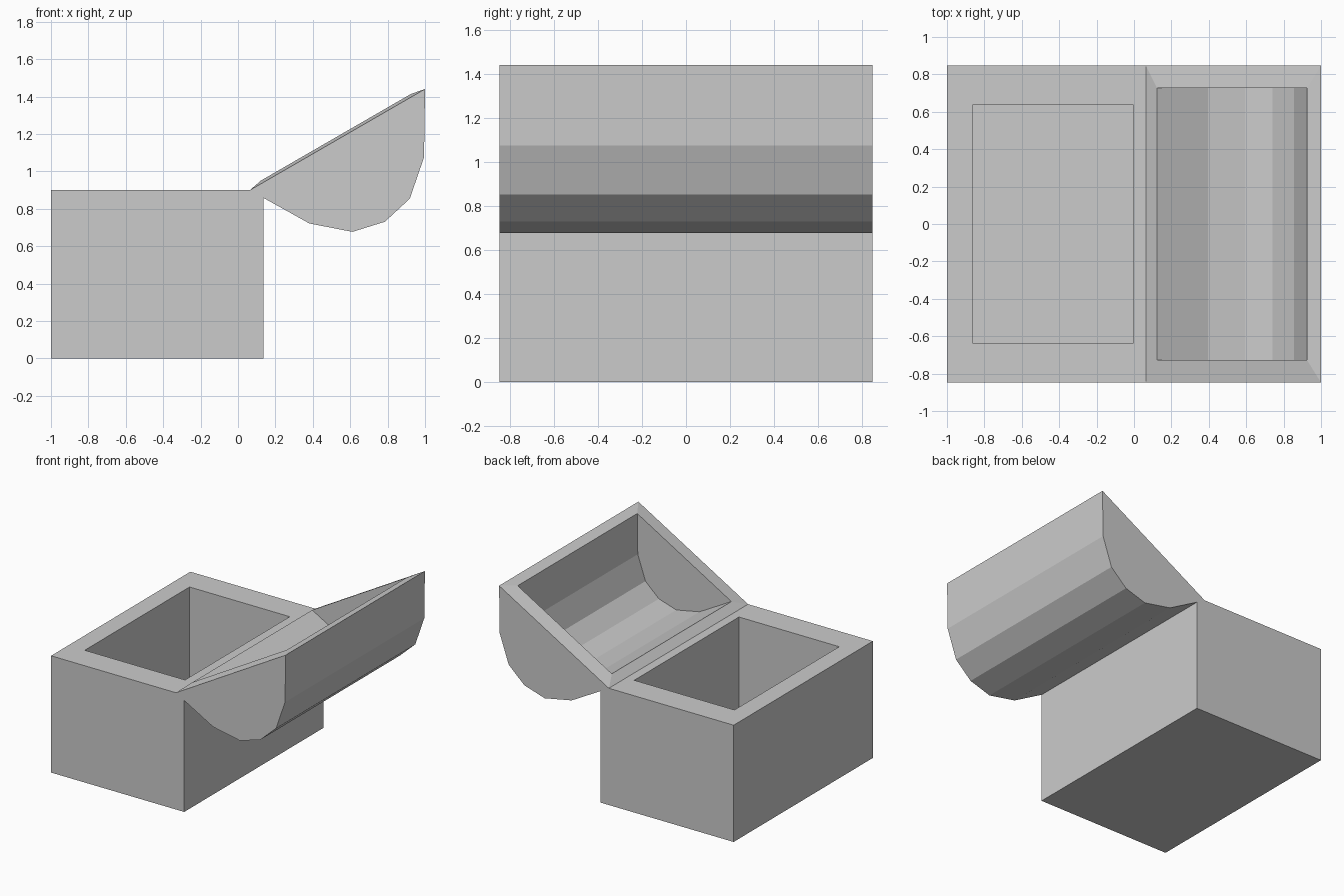
import bpy, bmesh, math

if "Cube" in bpy.data.objects:
    bpy.data.objects.remove(bpy.data.objects["Cube"])


def hollow_prism(name, outer, inner, half_out, half_in):
    """Open trough: outer and inner x-z profiles run rim to rim, extruded along y."""
    bm = bmesh.new()

    def row(profile, y):
        return [bm.verts.new((x, y, z)) for x, z in profile]

    of, ob = row(outer, -half_out), row(outer, half_out)
    nf, nb = row(inner, -half_in), row(inner, half_in)
    for front, back in ((of, ob), (nf, nb)):
        bm.faces.new(front)
        bm.faces.new(back)
        for i in range(len(front) - 1):
            bm.faces.new((front[i], front[i + 1], back[i + 1], back[i]))
    # mitred rim joining outer and inner shells
    for i in (0, -1):
        bm.faces.new((of[i], ob[i], nb[i], nf[i]))
    for o, n in ((of, nf), (ob, nb)):
        bm.faces.new((o[0], o[-1], n[-1], n[0]))
    bmesh.ops.recalc_face_normals(bm, faces=bm.faces)
    mesh = bpy.data.meshes.new(name)
    bm.to_mesh(mesh)
    bm.free()
    obj = bpy.data.objects.new(name, mesh)
    bpy.context.collection.objects.link(obj)
    return obj


# Chest body with a deep rectangular cavity
hollow_prism("chest_body",
             [(-1, 0.9), (-1, 0), (0.135, 0), (0.135, 0.9)],
             [(-0.86, 0.9), (-0.86, 0.13), (-0.005, 0.13), (-0.005, 0.9)],
             0.848, 0.638)

# Open lid: six-sided arch, tilted 30 degrees (u along rim, v away from it)
half = [(-0.541, 0), (-0.354, 0.313), (-0.177, 0.467)]
arch = half + [(0, 0.507)] + [(-u, v) for u, v in reversed(half)]
c, s = math.cos(math.radians(30)), math.sin(math.radians(30))


def tilt(profile, scale=1.0, lift=0.0):
    pts = [(u * scale, v * scale - lift) for u, v in profile]
    return [(0.5315 - c * u + s * v, 1.1695 - s * u - c * v) for u, v in pts]


hollow_prism("chest_lid", tilt(arch), tilt(arch, 0.857, 0.015), 0.848, 0.728)
